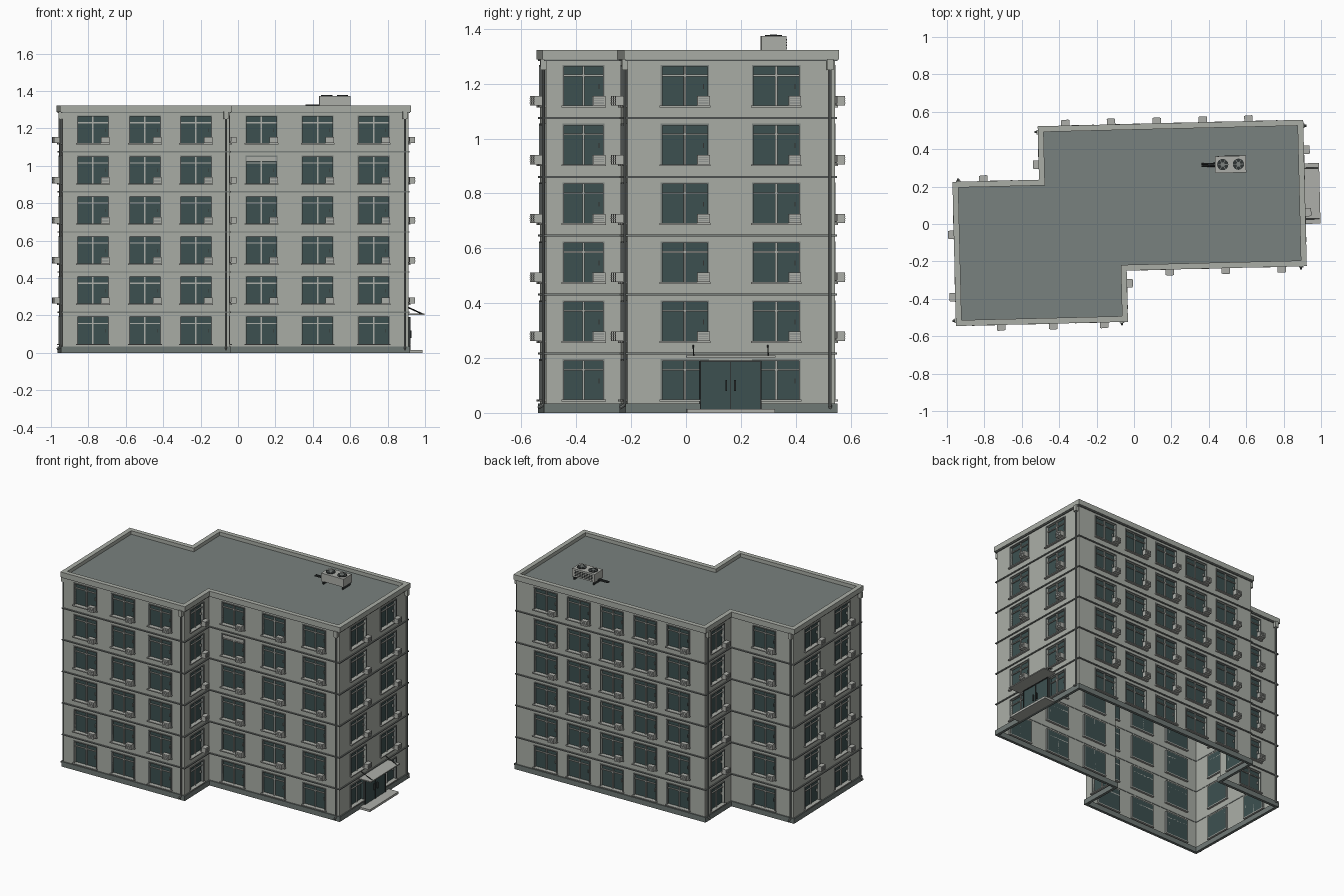
import bpy, bmesh, math
from mathutils import Matrix, Vector

if "Cube" in bpy.data.objects:
    bpy.data.objects.remove(bpy.data.objects["Cube"])


def material(name, r, g, b):
    m = bpy.data.materials.new(name)
    m.use_nodes = True
    m.diffuse_color = (r, g, b, 1)
    m.node_tree.nodes["Principled BSDF"].inputs["Base Color"].default_value = (r, g, b, 1)
    return m


WALL = material("pale plaster", .40, .42, .38)
ROOF = material("roof grey", .19, .22, .21)
GLASS = material("dark teal glass", .045, .08, .08)
TRIM = material("mid grey trim", .20, .22, .21)
PLINTH = material("plinth grey", .16, .19, .18)
UNIT = material("light unit grey", .42, .43, .40)
DARK = material("dark metal", .03, .035, .035)

# The whole building is turned slightly about z
TURN = Matrix.Rotation(math.radians(1.4), 4, 'Z')
FLOOR, FLOORS, TOP = .2145, 6, 1.322
SILL, HEAD = .048, .19


class Part:
    """Collects boxes, cylinders and quads into one named object."""

    def __init__(self, name, *mats):
        self.name, self.mats, self.bm = name, mats, bmesh.new()

    def box(self, m, lo, hi):
        lo, hi = Vector(lo), Vector(hi)
        size = Matrix.Diagonal((hi - lo).to_4d())
        size[3][3] = 1
        bmesh.ops.create_cube(self.bm, size=1, matrix=m @ Matrix.Translation((lo + hi) / 2) @ size)

    def rod(self, m, a, b, r, n=8):
        a, b = Vector(a), Vector(b)
        turn = (b - a).to_track_quat('Z', 'Y').to_matrix().to_4x4()
        bmesh.ops.create_cone(self.bm, cap_ends=True, segments=n, radius1=r, radius2=r,
                              depth=(b - a).length, matrix=m @ Matrix.Translation((a + b) / 2) @ turn)

    def face(self, m, pts, mat=0):
        f = self.bm.faces.new([self.bm.verts.new(m @ Vector(p)) for p in pts])
        f.material_index = mat

    def done(self, smooth=False):
        bmesh.ops.remove_doubles(self.bm, verts=self.bm.verts, dist=1e-5)
        mesh = bpy.data.meshes.new(self.name)
        self.bm.to_mesh(mesh)
        self.bm.free()
        for mat in self.mats:
            mesh.materials.append(mat)
        ob = bpy.data.objects.new(self.name, mesh)
        bpy.context.collection.objects.link(ob)
        if smooth:
            bpy.ops.object.select_all(action='DESELECT')
            ob.select_set(True)
            bpy.context.view_layer.objects.active = ob
            bpy.ops.object.shade_smooth_by_angle()


# Footprint of the walls, anticlockwise from the front right-hand corner
X0, X1, X2, X3 = -.952, -.489, -.058, .905
Y0, Y1, Y2, Y3 = -.509, -.235, .236, .522
PLAN = [Vector(p) for p in ((X0, Y0), (X2, Y0), (X2, Y1), (X3, Y1),
                            (X3, Y3), (X1, Y3), (X1, Y2), (X0, Y2))]
# Window centres along each wall, window width, downpipe position
WALLS = [((.164, .442, .715), .16, .875), ((.137,), .142, None),
         ((.178, .478, .778), .16, .945), ((.209, .542), .165, .738),
         ((.215, .46, .705, .95, 1.195), .16, None), ((.137,), .142, .018),
         ((.246,), .16, .445), ((.206, .54), .16, .73)]


def offset(d):
    """Footprint moved outward by d."""
    out = []
    for i, p in enumerate(PLAN):
        a = (p - PLAN[i - 1]).normalized()
        b = (PLAN[(i + 1) % len(PLAN)] - p).normalized()
        out.append(p + d * (Vector((a.y, -a.x)) + Vector((b.y, -b.x))))
    return out


def ring(part, inner, outer, z0, z1):
    """Closed band that follows the footprint."""
    a, b = offset(inner), offset(outer)
    for i in range(len(PLAN)):
        j = (i + 1) % len(PLAN)
        prof = lambda k: [(*a[k], z0), (*b[k], z0), (*b[k], z1), (*a[k], z1)]
        p, q = prof(i), prof(j)
        for s in range(4):
            t = (s + 1) % 4
            part.face(TURN, (p[s], q[s], q[t], p[t]))


def frame(i):
    """Wall frame: x along the wall, -y outward, z up."""
    p, q = PLAN[i], PLAN[(i + 1) % len(PLAN)]
    ang = math.atan2(q.y - p.y, q.x - p.x)
    return TURN @ Matrix.Translation((p.x, p.y, 0)) @ Matrix.Rotation(ang, 4, 'Z'), (q - p).length


walls = Part("walls_with_windows", WALL, GLASS)
surrounds = Part("window_surrounds", TRIM)
mullions = Part("window_mullions", UNIT)
sills = Part("window_sills", UNIT)
handles = Part("window_handles", UNIT)
units = Part("wall_air_conditioners", UNIT)
grilles = Part("air_conditioner_grilles", TRIM)
pipes = Part("downpipes", TRIM)
hoppers = Part("downpipe_hoppers", WALL)


def window(m, c, w, z0, z1, upper):
    a, b, d = c - w / 2, c + w / 2, .014
    # Glass set back behind its reveal
    walls.face(m, ((a, d, z0), (b, d, z0), (b, d, z1), (a, d, z1)), 1)
    edge = [(a, z0), (b, z0), (b, z1), (a, z1)]
    for k in range(4):
        (p, q), (r, s) = edge[k], edge[(k + 1) % 4]
        walls.face(m, ((p, 0, q), (r, 0, s), (r, d, s), (p, d, q)))
    # Surround, bars, sill and handle
    t = .006
    for lo, hi in (((a - t, z0), (a, z1)), ((b, z0), (b + t, z1)), ((a - t, z1), (b + t, z1 + t))):
        surrounds.box(m, (lo[0], -.005, lo[1]), (hi[0], d, hi[1]))
    bar = z0 + (z1 - z0) * .77
    mullions.box(m, (c - .004, .006, z0), (c + .004, d, z1))
    mullions.box(m, (a, .006, bar - .003), (b, d, bar + .003))
    sills.box(m, (a - .01, -.014, z0 - .007), (b + .01, d, z0))
    handles.box(m, (b - .016, .004, z0 + .06), (b - .013, d, z0 + .078))
    # Air conditioner below the right-hand corner of upper windows
    if upper:
        x = b - .038
        units.box(m, (x, -.042, z0), (x + .045, -.012, z0 + .034))
        units.box(m, (x + .004, -.014, z0 + .004), (x + .041, 0, z0 + .008))
        for k in range(3):
            z = z0 + .008 + k * .008
            grilles.box(m, (x + .004, -.044, z), (x + .041, -.042, z + .002))


for i, (centres, w, pipe) in enumerate(WALLS):
    m, length = frame(i)
    us = [0] + [c + s * w / 2 for c in centres for s in (-1, 1)] + [length]
    zs = [0] + [k * FLOOR + h for k in range(FLOORS) for h in (SILL, HEAD)] + [TOP - .02]
    for iu in range(len(us) - 1):
        for iz in range(len(zs) - 1):
            a, b, z0, z1 = us[iu], us[iu + 1], zs[iz], zs[iz + 1]
            if iu % 2 and iz % 2:
                window(m, (a + b) / 2, w, z0, z1, iz > 1)
            else:
                walls.face(m, ((a, 0, z0), (b, 0, z0), (b, 0, z1), (a, 0, z1)))
    if pipe:
        pipes.rod(m, (pipe, -.009, .03), (pipe, -.009, 1.26), .006)
        pipes.rod(m, (pipe, -.009, .03), (pipe, -.028, .018), .006)
        hoppers.box(m, (pipe - .012, -.02, 1.25), (pipe + .012, 0, 1.29))
for p in (walls, surrounds, mullions, sills, handles, units, grilles, hoppers):
    p.done()
pipes.done(True)

# One lowered blind
m, _ = frame(2)
blind = Part("window_blind", UNIT)
blind.box(m, (.098, .003, 4 * FLOOR + .165), (.258, .012, 4 * FLOOR + HEAD))
blind.done()

# Plinth, floor bands, cornice and roof
plinth = Part("plinth", PLINTH)
ring(plinth, -.01, .008, 0, .034)
plinth.done()
bands = Part("floor_bands", TRIM)
for k in range(1, FLOORS):
    ring(bands, -.002, .007, k * FLOOR - .001, k * FLOOR + .006)
bands.done()
cornice = Part("cornice", WALL)
ring(cornice, -.018, .013, 1.288, TOP)
cornice.done()
lip = Part("cornice_moulding", TRIM)
ring(lip, 0, .008, 1.282, 1.288)
lip.done()
roof = Part("roof", ROOF)
roof.face(TURN, [(*p, 1.298) for p in offset(-.005)])
roof.done()

# Entrance on the right side wall
m, _ = frame(3)
C = .375
door = Part("entrance_doors", GLASS)
door.box(m, (C - .111, -.016, .015), (C + .111, .016, .19))
door.done()
door_frame = Part("entrance_frame", DARK)
for x in (C - .112, C - .002, C + .108):
    door_frame.box(m, (x, -.019, .015), (x + .004, 0, .19))
door_frame.box(m, (C - .112, -.019, .186), (C + .112, 0, .191))
for s in (-1, 1):
    door_frame.box(m, (C + s * .016 - .003, -.026, .08), (C + s * .016 + .003, -.016, .12))
door_frame.done()
step = Part("entrance_step", UNIT)
step.box(m, (C - .16, -.082, 0), (C + .16, 0, .015))
step.done()
canopy = Part("entrance_canopy", UNIT)
canopy.box(m, (C - .162, -.092, .202), (C + .162, 0, .209))
canopy.done()
ties = Part("canopy_tie_rods", DARK)
for s in (-1, 1):
    ties.rod(m, (C + s * .136, 0, .246), (C + s * .136, -.086, .207), .0025, 6)
ties.done()

# Rooftop cooling unit with two fans
m = TURN @ Matrix.Translation((.524, .306, 0))
body = Part("rooftop_unit", UNIT)
body.box(m, (-.083, -.045, 1.318), (.083, .045, 1.373))
body.done()
fans = Part("rooftop_unit_fans", DARK)
rings = Part("rooftop_unit_fan_hubs", TRIM)
for s in (-1, 1):
    fans.rod(m, (s * .042, 0, 1.373), (s * .042, 0, 1.377), .03, 20)
    rings.rod(m, (s * .042, 0, 1.377), (s * .042, 0, 1.379), .012, 12)
    for k in range(3):
        blade = m @ Matrix.Translation((s * .042, 0, 0)) @ Matrix.Rotation(k * math.pi / 3, 4, 'Z')
        rings.box(blade, (-.028, -.002, 1.377), (.028, .002, 1.378))
fans.done()
rings.done()
legs = Part("rooftop_unit_legs_and_pipe", DARK)
for x in (-.075, .067):
    legs.box(m, (x, -.042, 1.298), (x + .008, .042, 1.318))
for s in (-1, 1):
    legs.rod(m, (-.155, s * .006, 1.322), (-.083, s * .006, 1.322), .005)
for k in range(4):
    legs.box(m, (-.07, .045, 1.328 + k * .01), (.07, .047, 1.332 + k * .01))
legs.done()
